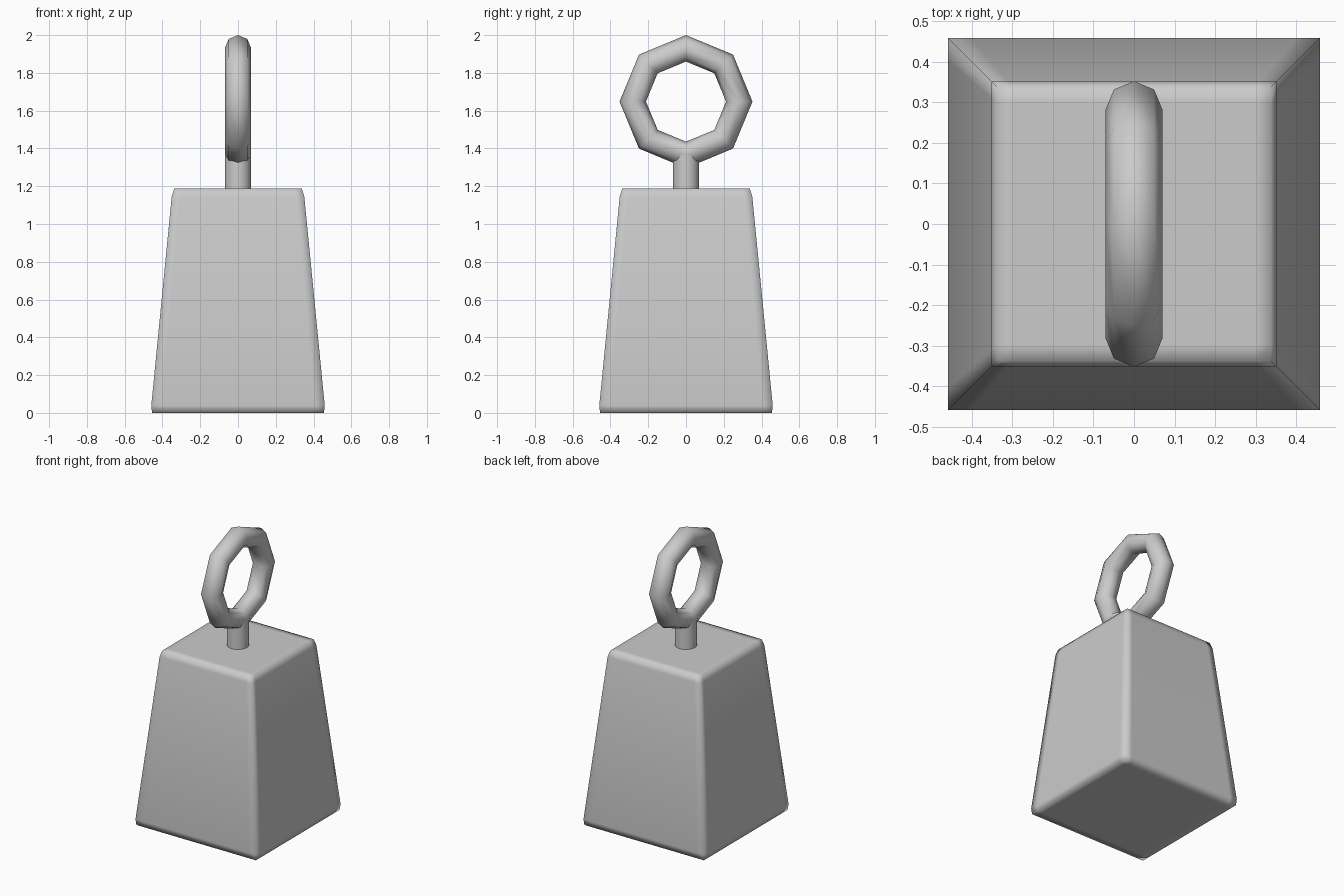
import bpy, bmesh, math
from mathutils import Vector

if "Cube" in bpy.data.objects:
    bpy.data.objects.remove(bpy.data.objects["Cube"])


def smooth(obj, angle=None):
    bpy.ops.object.select_all(action='DESELECT')
    obj.select_set(True)
    bpy.context.view_layer.objects.active = obj
    if angle is None:
        bpy.ops.object.shade_smooth()
    else:
        bpy.ops.object.shade_smooth_by_angle(angle=math.radians(angle))


# Tapered weight block: cube with support loops close to every edge
levels = [(0.0, 0.455), (0.04, 0.459), (1.145, 0.351), (1.187, 0.338)]  # z, half width
bm = bmesh.new()
bmesh.ops.create_cube(bm, size=2)
for axis in range(3):
    for side in (-0.88, 0.88):
        normal = Vector((0, 0, 0))
        normal[axis] = 1
        bmesh.ops.bisect_plane(bm, geom=bm.verts[:] + bm.edges[:] + bm.faces[:],
                               plane_co=normal * side, plane_no=normal)
steps = (-1, -0.88, 0.88, 1)
for v in bm.verts:
    level = min(range(4), key=lambda i: abs(steps[i] - v.co.z))
    z, half = levels[level]
    v.co = (v.co.x * half, v.co.y * half, z)
mesh = bpy.data.meshes.new("weight_block")
bm.to_mesh(mesh)
bm.free()
block = bpy.data.objects.new("weight_block", mesh)
bpy.context.collection.objects.link(block)
smooth(block)

# Short stem joining block and ring
z0, z1 = 1.15, 1.37
bpy.ops.mesh.primitive_cylinder_add(vertices=16, radius=0.07, depth=z1 - z0,
                                    location=(0, 0, (z0 + z1) / 2))
stem = bpy.context.object
stem.name = "stem"
smooth(stem, 40)

# Eight-sided lifting ring, standing in the side plane
bpy.ops.mesh.primitive_torus_add(major_segments=8, minor_segments=8,
                                 major_radius=0.282, minor_radius=0.07,
                                 location=(0, 0, 1.648),
                                 rotation=(0, math.pi / 2, 0))
ring = bpy.context.object
ring.name = "lifting_ring"
smooth(ring)
